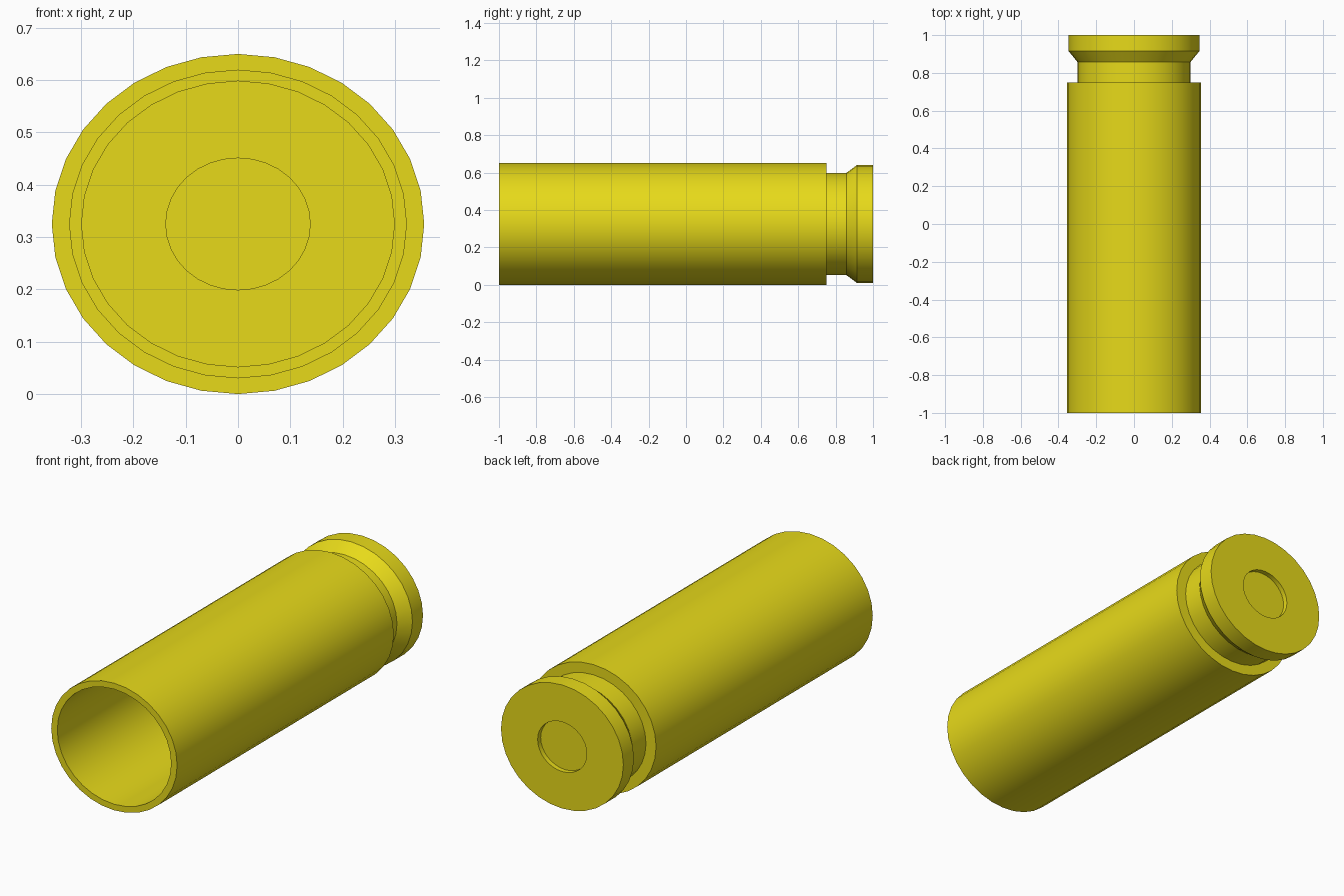
import bpy, bmesh, math

if "Cube" in bpy.data.objects:
    bpy.data.objects.remove(bpy.data.objects["Cube"])

SIDES = 32
FLATTEN = 0.913      # the round section is slightly squashed in z
CENTRE_Z = 0.325

# radius and y along the sheet: inner wall, mouth, body, groove, rim, recess
PROFILE = [
    (0.322, 0.75), (0.322, -1.0), (0.356, -1.0), (0.356, 0.75),
    (0.299, 0.75), (0.299, 0.857), (0.346, 0.915), (0.346, 1.0),
    (0.139, 1.0), (0.139, 0.975),
]


def ring(bm, radius, y):
    verts = []
    for i in range(SIDES):
        a = 2 * math.pi * i / SIDES
        verts.append(bm.verts.new((radius * math.cos(a), y,
                                   CENTRE_Z + radius * FLATTEN * math.sin(a))))
    return verts


# Casing: lathe the profile about the y axis
bm = bmesh.new()
rings = [ring(bm, r, y) for r, y in PROFILE]
for a, b in zip(rings, rings[1:]):
    for i in range(SIDES):
        j = (i + 1) % SIDES
        bm.faces.new((a[i], a[j], b[j], b[i]))

# Floor of the round recess in the base
bm.faces.new(rings[-1])
bm.normal_update()
# Make the recess floor and the rest face outward
bmesh.ops.recalc_face_normals(bm, faces=bm.faces)
floor = max(bm.faces, key=lambda f: len(f.verts))
if floor.normal.y < 0:
    bmesh.ops.reverse_faces(bm, faces=bm.faces)

mesh = bpy.data.meshes.new("casing")
bm.to_mesh(mesh)
bm.free()
casing = bpy.data.objects.new("casing", mesh)
bpy.context.collection.objects.link(casing)

# Brass colour
brass = bpy.data.materials.new("brass")
brass.diffuse_color = (0.8, 0.70, 0.01, 1)
brass.use_nodes = True
brass.node_tree.nodes["Principled BSDF"].inputs["Base Color"].default_value = brass.diffuse_color
mesh.materials.append(brass)

# Smooth sides with crisp edges
bpy.context.view_layer.objects.active = casing
casing.select_set(True)
bpy.ops.object.shade_smooth_by_angle(angle=math.radians(30))
